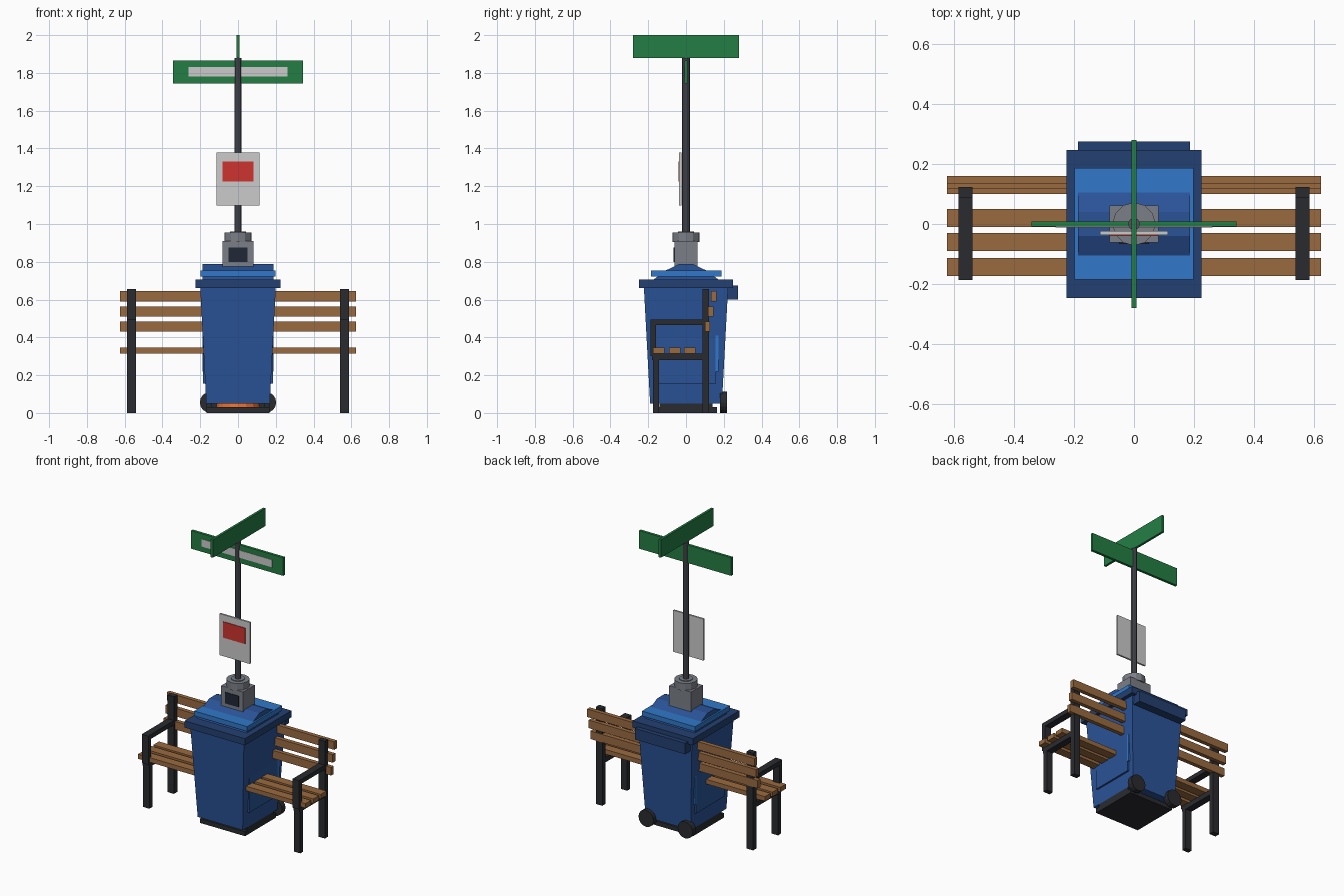
import bpy, bmesh, math
from mathutils import Matrix

if "Cube" in bpy.data.objects:
    bpy.data.objects.remove(bpy.data.objects["Cube"])


def material(name, r, g, b):
    m = bpy.data.materials.new(name)
    lin = [(c / 255) ** 2.2 for c in (r, g, b)]
    m.diffuse_color = (*lin, 1)
    m.use_nodes = True
    m.node_tree.nodes["Principled BSDF"].inputs["Base Color"].default_value = m.diffuse_color
    return m


WOOD = material("wood", 152, 106, 66)
BLACK = material("dark_metal", 46, 47, 51)
BODY = material("bin_blue", 46, 84, 150)
RIM = material("rim_blue", 40, 66, 112)
LID = material("lid_blue", 52, 120, 200)
GREEN = material("sign_green", 40, 125, 70)
POLE = material("pole_grey", 82, 84, 92)
METER = material("meter_grey", 122, 126, 134)
SCREEN = material("screen_dark", 38, 44, 58)
PALE = material("pale_grey", 200, 200, 200)
RED = material("notice_red", 205, 55, 50)
ORANGE = material("cone_orange", 235, 110, 50)


def finish(name, bm, mat):
    bmesh.ops.recalc_face_normals(bm, faces=bm.faces)
    me = bpy.data.meshes.new(name)
    bm.to_mesh(me)
    bm.free()
    me.materials.append(mat)
    ob = bpy.data.objects.new(name, me)
    bpy.context.collection.objects.link(ob)
    return ob


def loft(name, rings, mat):
    """Closed solid through rings of equal point count."""
    bm = bmesh.new()
    vs = [[bm.verts.new(p) for p in r] for r in rings]
    n = len(vs[0])
    for a, b in zip(vs, vs[1:]):
        for i in range(n):
            bm.faces.new((a[i], a[(i + 1) % n], b[(i + 1) % n], b[i]))
    bm.faces.new(vs[0])
    bm.faces.new(vs[-1])
    return finish(name, bm, mat)


def rect(x0, x1, y0, y1, z):
    return [(x0, y0, z), (x1, y0, z), (x1, y1, z), (x0, y1, z)]


def box(name, x0, x1, y0, y1, z0, z1, mat):
    return loft(name, [rect(x0, x1, y0, y1, z0), rect(x0, x1, y0, y1, z1)], mat)


def cylinder(name, r0, r1, depth, centre, mat, sides=12, along_y=False):
    bm = bmesh.new()
    rot = Matrix.Rotation(math.pi / 2, 4, 'X') if along_y else Matrix()
    bmesh.ops.create_cone(bm, cap_ends=True, segments=sides, radius1=r0, radius2=r1,
                          depth=depth, matrix=Matrix.Translation(centre) @ rot)
    return finish(name, bm, mat)


# Bench slats
for i, y in enumerate((-0.144, -0.06, 0.02)):
    box(f"seat_slat_{i}", -0.625, 0.625, y - 0.03, y + 0.03, 0.314, 0.345, WOOD)
for i, (y, z) in enumerate(((0.114, 0.457), (0.131, 0.537), (0.147, 0.618))):
    box(f"back_slat_{i}", -0.625, 0.625, y - 0.014, y + 0.014, z - 0.027, z + 0.027, WOOD)

# Bench end frames
for side, x in (("left", -0.563), ("right", 0.563)):
    a, b = x - 0.024, x + 0.024
    box(f"{side}_front_leg", a, b, -0.175, -0.143, 0, 0.29, BLACK)
    box(f"{side}_back_leg", a, b, 0.087, 0.123, 0, 0.655, BLACK)
    box(f"{side}_seat_rail", a, b, -0.18, 0.122, 0.28, 0.314, BLACK)
    box(f"{side}_arm_post", a, b, -0.187, -0.158, 0.30, 0.47, BLACK)
    box(f"{side}_armrest", a, b, -0.187, 0.09, 0.465, 0.495, BLACK)

# Bin body with raised side panel
loft("bin_body", [rect(-0.168, 0.168, -0.19, 0.19, 0.05),
                  rect(-0.2, 0.2, -0.223, 0.223, 0.665)], BODY)
box("bin_side_panel", -0.186, 0.186, -0.145, 0.16, 0.155, 0.45, BODY)
box("bin_side_strip", -0.188, 0.188, 0.155, 0.173, 0.22, 0.41, LID)
box("bin_rim", -0.225, 0.225, -0.248, 0.248, 0.66, 0.705, RIM)
box("bin_handle", -0.187, 0.187, 0.22, 0.276, 0.60, 0.675, RIM)

# Bin lid with faceted hump
box("bin_lid", -0.198, 0.198, -0.185, 0.187, 0.722, 0.755, LID)
hump = [(-0.18, 0.70), (-0.105, 0.755), (-0.04, 0.787),
        (0.04, 0.787), (0.105, 0.755), (0.18, 0.70)]
loft("lid_hump", [[(x, y, z) for y, z in hump] for x in (-0.187, 0.187)], BODY)

# Wheels
for side, x in (("left", -0.146), ("right", 0.146)):
    cylinder(f"{side}_wheel", 0.056, 0.056, 0.038, (x, 0.199, 0.056), BLACK, 16, True)
    s = 1 if x > 0 else -1
    box(f"{side}_base_rail", *sorted((s * 0.14, s * 0.168)), -0.14, 0.14, 0, 0.052, BLACK)

# Cone base showing under the bin
box("cone_base", -0.168, 0.168, -0.165, 0.165, 0, 0.03, BLACK)
cylinder("cone_body", 0.115, 0.03, 0.55, (0, 0, 0.305), ORANGE, 16)

# Pole and meter
cylinder("pole", 0.02, 0.02, 1.86, (0, 0, 0.95), POLE, 10)
box("meter_box", -0.082, 0.082, -0.062, 0.062, 0.77, 0.91, METER)
box("meter_screen", -0.05, 0.05, -0.066, -0.06, 0.80, 0.875, SCREEN)
cylinder("meter_cap", 0.072, 0.072, 0.05, (0, 0, 0.93), METER, 12)
cylinder("meter_collar", 0.042, 0.042, 0.06, (0, 0, 0.93), METER, 12)

# Notice plate
box("notice_plate", -0.113, 0.113, -0.036, -0.024, 1.098, 1.378, PALE)
box("notice_patch", -0.083, 0.081, -0.04, -0.035, 1.225, 1.332, RED)

# Street signs
box("lower_sign", -0.343, 0.343, -0.009, 0.009, 1.744, 1.866, GREEN)
box("lower_sign_strip", -0.263, 0.263, -0.011, -0.008, 1.78, 1.83, PALE)
box("upper_sign", -0.008, 0.008, -0.28, 0.28, 1.88, 2.0, GREEN)
